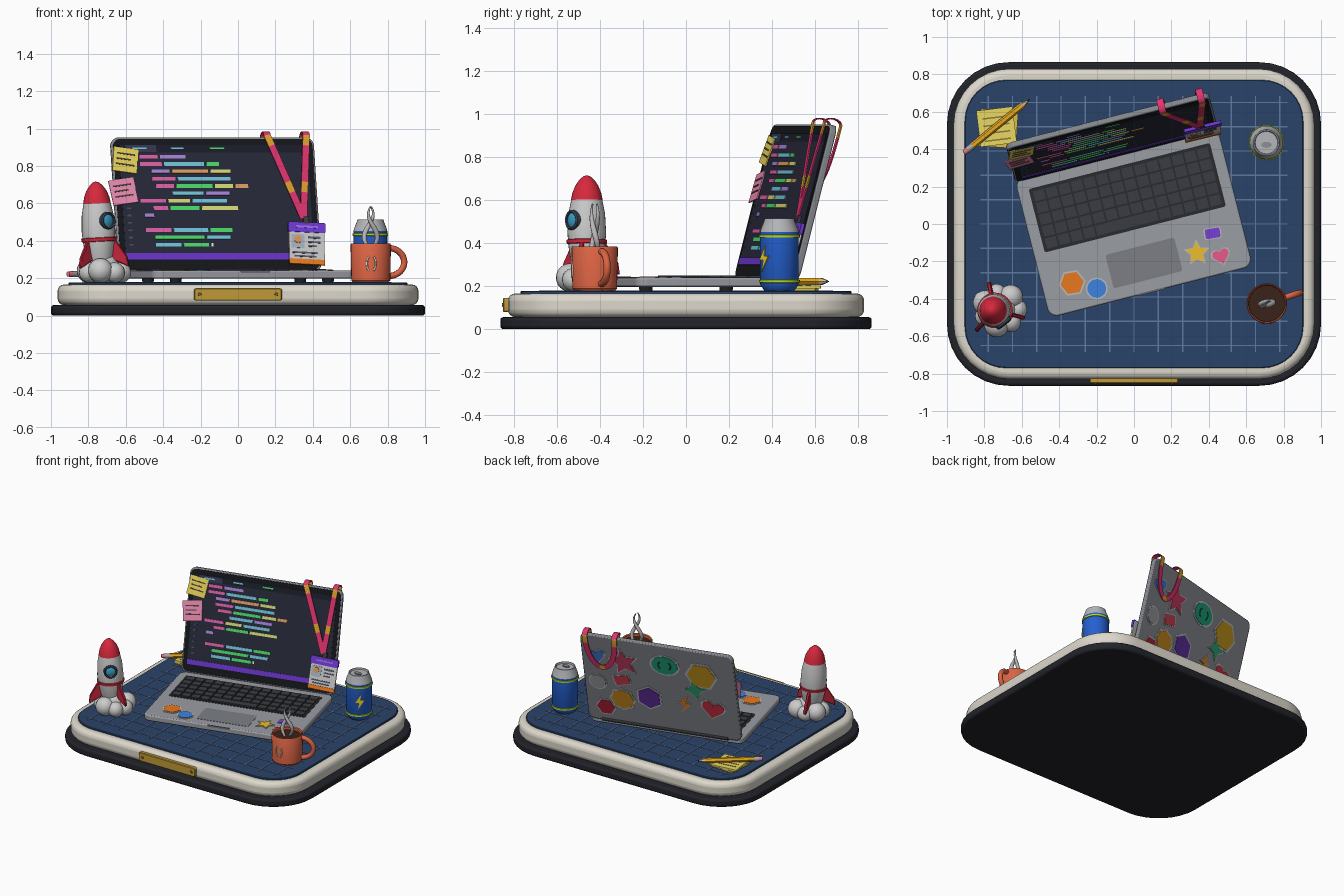
import bpy, bmesh, math
from math import sin, cos, pi, radians
from mathutils import Matrix, Vector

if "Cube" in bpy.data.objects:
    bpy.data.objects.remove(bpy.data.objects["Cube"])

T = lambda x, y, z: Matrix.Translation((x, y, z))
R = lambda deg, ax: Matrix.Rotation(radians(deg), 4, ax)
I = Matrix()
mats = {}

def mat(h):
    if h not in mats:
        m = bpy.data.materials.new("color_" + h)
        c = [int(h[i:i + 2], 16) / 255 for i in (0, 2, 4)]
        m.diffuse_color = [((v + .055) / 1.055) ** 2.4 if v > .04 else v / 12.92 for v in c] + [1]
        m.use_nodes = True
        m.node_tree.nodes["Principled BSDF"].inputs["Base Color"].default_value = m.diffuse_color
        mats[h] = m
    return mats[h]

def finish(name, bm, cols, M=I, bevel=0, seg=3):
    bm.normal_update()
    bmesh.ops.recalc_face_normals(bm, faces=bm.faces)
    me = bpy.data.meshes.new(name)
    bm.to_mesh(me)
    bm.free()
    for c in cols.split():
        me.materials.append(mat(c))
    me.shade_smooth()
    me.set_sharp_from_angle(angle=radians(35))
    ob = bpy.data.objects.new(name, me)
    ob.matrix_world = M
    bpy.context.collection.objects.link(ob)
    if bevel:
        b = ob.modifiers.new("bevel", "BEVEL")
        b.width, b.segments, b.limit_method, b.angle_limit = bevel, seg, 'ANGLE', radians(50)
    return ob

def prism(name, pts, z0, z1, col, M=I, bevel=0, seg=3):
    bm = bmesh.new()
    f = bm.faces.new([bm.verts.new((x, y, z0)) for x, y in pts])
    e = bmesh.ops.extrude_face_region(bm, geom=[f])["geom"]
    bmesh.ops.translate(bm, vec=(0, 0, z1 - z0), verts=[v for v in e if isinstance(v, bmesh.types.BMVert)])
    return finish(name, bm, col, M, bevel, seg)

def boxes(name, rects, z0, z1, col, M=I):
    """many boxes in one mesh: (centre x, centre y, width, height)"""
    bm = bmesh.new()
    for x, y, w, h in rects:
        bmesh.ops.create_cube(bm, size=1, matrix=T(x, y, (z0 + z1) / 2) @ Matrix.Diagonal((w, h, z1 - z0, 1)))
    return finish(name, bm, col, M)

def lathe(name, prof, col, M=I, n=32):
    bm = bmesh.new()
    vs = [bm.verts.new((r, 0, z)) for r, z in prof]
    es = [bm.edges.new(p) for p in zip(vs, vs[1:])]
    bmesh.ops.spin(bm, geom=vs + es, axis=(0, 0, 1), cent=(0, 0, 0), angle=2 * pi, steps=n)
    bmesh.ops.remove_doubles(bm, verts=bm.verts, dist=1e-5)
    return finish(name, bm, col, M)

def tube(name, pts, rad, col, M=I, taper=None):
    cu = bpy.data.curves.new(name, 'CURVE')
    cu.dimensions, cu.bevel_depth, cu.bevel_resolution, cu.use_fill_caps = '3D', rad, 3, True
    s = cu.splines.new('POLY')
    s.points.add(len(pts) - 1)
    for i, p in enumerate(pts):
        s.points[i].co = (*p, 1)
        s.points[i].radius = taper(i / (len(pts) - 1)) if taper else 1
    s.use_smooth = True
    cu.materials.append(mat(col))
    ob = bpy.data.objects.new(name, cu)
    ob.matrix_world = M
    bpy.context.collection.objects.link(ob)

# 2D outlines
def rrect(w, h, r, n=8):
    return [(sx * (w / 2 - r) + r * cos(a), sy * (h / 2 - r) + r * sin(a))
            for q, (sx, sy) in enumerate([(1, 1), (-1, 1), (-1, -1), (1, -1)])
            for a in [(q + i / n) * pi / 2 for i in range(n + 1)]]
def ngon(n, r, ry=None):
    return [(r * cos(2 * pi * i / n), (ry or r) * sin(2 * pi * i / n)) for i in range(n)]
def star(n, r, k=.48):
    return [((r if i % 2 == 0 else r * k) * -sin(pi * i / n), (r if i % 2 == 0 else r * k) * cos(pi * i / n)) for i in range(2 * n)]
def heart(r):
    return [(r * sin(t) ** 3, r / 16 * (13 * cos(t) - 5 * cos(2 * t) - 2 * cos(3 * t) - cos(4 * t)))
            for t in [2 * pi * i / 28 for i in range(28)]]
def bolt(s):
    return [(x * s, y * s) for x, y in [(.2, 1), (-.55, -.1), (-.05, -.1), (-.25, -1), (.55, .2), (.05, .2)]]

def sticker(name, pts, col, M, x, y, rot=0):
    L = M @ T(x, y, 0) @ R(rot, 'Z')
    prism(name + "_backing", [(a * 1.16, b * 1.16) for a, b in pts], 0, .003, "B9BCC0", L)
    prism(name, pts, 0, .006, col, L)

# base, mat and plaque
prism("base_foot", rrect(2, 1.73, .33), 0, .056, "22232A", bevel=.015)
prism("base_plinth", rrect(1.93, 1.66, .3), .056, .166, "DDD8CC", bevel=.035, seg=4)
prism("cutting_mat", rrect(1.81, 1.54, .22), .16, .178, "2A4369", bevel=.004, seg=1)
boxes("mat_grid", [(i * .13, 0, .007, 1.37) for i in range(-6, 7)] + [(0, i * .13, 1.64, .007) for i in range(-5, 6)],
      .178, .1805, "6079A0")
P = T(0, -.83, .113) @ R(90, 'X')
prism("plaque", rrect(.47, .066, .01, 3), -.01, .022, "C09A38", P, .004, 1)
for s in (-1, 1):
    lathe("plaque_screw", [(0, .028), (.008, .027), (.01, .02)], "8A6A20", P @ T(s * .205, 0, 0), 12)

# laptop body
LAP = R(14.3, 'Z')
DECK = LAP @ T(0, 0, .24)
prism("laptop_base", rrect(1.12, .76, .05), -.043, 0, "9A9DA3", DECK @ T(0, .005, 0), .008, 2)
for x in (-.42, .42):
    for y in (-.3, .3):
        lathe("laptop_foot", [(0, -.064), (.03, -.064), (.033, -.04), (0, -.04)], "222226", DECK @ T(x, y, 0), 16)
prism("keyboard_tray", rrect(1.0, .35, .012, 3), -.005, .002, "2A2B30", DECK @ T(0, .145, 0))
keys = [(-.452 + c * .0695, .275 - r * .065, .06, .055) for r in range(5) for c in range(14) if r < 4 or not 4 <= c <= 8]
boxes("keys", keys + [(-.035, .015, .34, .055)], .002, .01, "3B3C42", DECK)
prism("trackpad", rrect(.38, .185, .012, 3), -.003, .002, "7C7F86", DECK @ T(0, -.215, 0))
boxes("front_notch", [(0, -.374, .16, .008)], -.012, .001, "6A6D73", DECK)
sticker("orange_hex_sticker", ngon(6, .063), "E8791E", DECK, -.398, -.224, -5)
sticker("blue_round_sticker", ngon(24, .05), "3F82E0", DECK, -.278, -.285)
sticker("star_sticker", star(5, .064), "EDBE2E", DECK, .288, -.233, -10)
sticker("purple_tag_sticker", rrect(.08, .052, .01, 3), "7A3FD6", DECK, .395, -.152, -5)
sticker("pink_heart_sticker", heart(.045), "E8588A", DECK, .409, -.28, 5)

# lid; SCREEN frame: x across, y up the lid, z out of the display
SCREEN = LAP @ T(0, .37, .238) @ R(75.5, 'X')
prism("lid", rrect(1.12, .74, .045), -.034, -.002, "85888E", SCREEN @ T(0, .37, 0), .007, 2)
prism("bezel", rrect(1.1, .72, .04), -.004, 0, "15161A", SCREEN @ T(0, .37, 0))
boxes("display", [(0, .38, 1.04, .63)], 0, .002, "262838", SCREEN)
boxes("tab_bar", [(0, .675, 1.04, .04)], .002, .003, "1B1D2A", SCREEN)
boxes("active_tab", [(-.4, .675, .17, .038)], .003, .004, "343850", SCREEN)
boxes("status_bar", [(0, .08, 1.04, .034)], .002, .005, "6A35CC", SCREEN)
boxes("line_numbers", [(-.485, .63 - i * .0405, .022, .009) for i in range(13)], .002, .004, "4A4E66", SCREEN)
lathe("hinge", [(0, -.46), (.018, -.46), (.018, .46), (0, .46)], "3A3B40", SCREEN @ T(0, .006, -.022) @ R(90, 'Y'), 16)
hexes = dict(k="E060A8", p="A986DC", c="72C6DC", g="4CDB68", y="D8DC78", o="DFA063", w="E8E8F0")
rows = {0: (-41, "k10 p14"), 1: (-41, "k12 c22 g7"), 2: (-35, "p10 o20 y11"), 3: (-35, "k13 c29"), 4: (-33, "k10 g20 y10 o7"),
        5: (-24, "c17 p13"), 6: (-42, "k14 y12 c19"), 7: (-35, "k8 g16 y20"), 8: (-40, "p5"),
        10: (-40, "k14 c19 g12"), 11: (-35, "g27 c13"), 12: (-35, "c14 g14 w1")}
code = {k: [] for k in hexes}
for r, (x, spec) in rows.items():
    for t in spec.split():
        n = int(t[1:])
        code[t[0]].append(((x + n / 2) / 100, .63 - r * .0405, n / 100, .02))
        x += n + 1.3
code["c"] += [(-.41, .677, .08, .01), (-.2, .677, .07, .01)]
code["g"].append((.02, .677, .08, .01))
for k, v in code.items():
    boxes("code_" + k, v, .002, .006, hexes[k], SCREEN)

# sticky notes on the lid edge
for nm, x, y, s, rot, c in (("yellow", -.49, .61, .135, -8, "E6D25A"), ("pink", -.512, .437, .14, 8, "E88AB0")):
    N = SCREEN @ T(x, y, .004) @ R(rot, 'Z') @ R(-4, 'X')
    boxes(nm + "_lid_note", [(0, 0, s, s)], 0, .006, c, N)
    boxes(nm + "_note_scribbles", [(0, .035, .1, .008), (-.01, .005, .08, .008), (0, -.025, .1, .008)], .006, .008, "4A4038", N)

# lid back stickers
BACK = SCREEN @ T(0, 0, -.034) @ R(180, 'Y')
for nm, pts, c, u, w, rot in (
        ("blue_heart", heart(.06), "3F78D0", .45, .57, 10), ("crimson_star", star(5, .105), "C03A5E", .255, .545, 10),
        ("green_oval", ngon(28, .095, .075), "1E9E76", -.05, .575, 0), ("gold_hex", ngon(6, .105), "C2951C", -.315, .53, 0),
        ("grey_round", ngon(24, .058), "9A9DA0", .46, .34, 0), ("red_tag", rrect(.11, .075, .012, 3), "C8404E", .28, .385, 15),
        ("purple_hex", ngon(6, .088), "5E2E9C", .09, .265, 30), ("amber_badge", star(8, .085, .86), "C88A1E", .29, .215, 0),
        ("red_hex", ngon(6, .065), "B02034", .42, .125, 0), ("green_star", star(4, .08, .45), "2E9E70", -.255, .4, 10),
        ("orange_bolt", bolt(.08), "D8801E", -.17, .26, -10), ("red_heart", heart(.08), "CC2E44", -.375, .25, -10)):
    sticker(nm + "_sticker", pts, c, BACK, -u, w, rot)
for s in (-1, 1):
    tube("oval_bracket", [(s * (.025 + .02 * cos(a)), .03 * sin(a), .008) for a in [-1.3 + .26 * i for i in range(11)]],
         .004, "0E5A44", BACK @ T(.05, .575, 0))

# lanyard ribbon: up the display, over the lid, looping behind
def over(u):
    return [Vector((u, .745 + .025 * sin(a), -.018 + .04 * cos(a))) for a in [pi * i / 8 for i in range(9)]]
hook, back = Vector((.468, .285, .026)), [Vector((.405 - .108 * cos(t), .73 - .24 * sin(t), -.058)) for t in [pi * i / 18 for i in range(1, 18)]]
lerp = lambda b: [hook.lerp(b, i / 16) for i in range(16)]
l, r = over(.297), over(.513)
path = lerp(l[0]) + l + back + r[::-1] + lerp(r[0])[::-1]
bm = bmesh.new()
prev = None
for i, p in enumerate(path):
    t = path[min(i + 1, len(path) - 1)] - path[max(i - 1, 0)]
    n = Vector((0, max(p.y - .745, 0), p.z + .018)).normalized()
    s = t.cross(n).normalized() * .019
    n *= .003
    ring = [bm.verts.new(q) for q in (p + s + n, p - s + n, p - s - n, p + s - n)]
    if prev:
        for j in range(4):
            bm.faces.new((prev[j], prev[j - 1], ring[j - 1], ring[j])).material_index = int(i % 9 in (6, 7))
    prev = ring
finish("lanyard", bm, "E0346E E0A030", SCREEN)

# badge
B = SCREEN @ T(.478, .145, .012) @ R(-3, 'Z')
boxes("lanyard_clip", [(-.004, .13, .03, .04)], .002, .018, "3A3A40", B)
prism("badge_card", rrect(.195, .225, .012, 3), 0, .012, "D8D8DC", B)
prism("badge_header", rrect(.205, .055, .01, 3), 0, .017, "7038D8", B @ T(0, .09, 0))
boxes("badge_slot", [(0, .092, .12, .012)], .017, .019, "9A70EC", B)
boxes("badge_footer", [(0, -.1, .195, .028)], 0, .016, "EE7A1E", B)
boxes("badge_photo", [(-.05, .012, .07, .075)], .012, .015, "A8B4C4", B)
prism("badge_face", ngon(16, .02), .015, .019, "E09850", B @ T(-.05, .02, 0))
boxes("badge_lines", [(.04, .035, .07, .012), (.04, .01, .07, .009), (.03, -.012, .05, .009), (-.01, -.05, .14, .009), (-.01, -.07, .12, .009)],
      .012, .015, "55586A", B)

# rocket on smoke puffs
K = T(-.735, -.462, .26) @ R(-3.2, 'Y')
lathe("rocket_body", [(0, 0), (.055, 0), (.074, .06), (.086, .13), (.09, .19), (.085, .28), (.072, .345), (0, .345)], "E6E6E4", K)
lathe("rocket_nose", [(.074, .34), (.067, .375), (.053, .41), (.034, .437), (.015, .453), (0, .457)], "D6283C", K)
lathe("rocket_band", [(.084, .135), (.093, .138), (.095, .155), (.086, .158)], "D6283C", K)
lathe("rocket_nozzle", [(0, -.04), (.055, -.04), (.045, .005), (0, .005)], "4A4B50", K, 20)
for a in (-15, 105, 225):
    prism("rocket_fin", [(.07, .17), (.105, .12), (.15, .05), (.158, -.005), (.125, .01), (.06, .04)], -.01, .01, "C4243A",
          K @ R(a, 'Z') @ R(90, 'X'), .004, 1)
W = K @ T(0, 0, .245) @ R(-52, 'Z') @ T(.08, 0, 0) @ R(90, 'Y')
lathe("window_ring", [(.034, 0), (.034, .014), (.04, .018), (.047, .012), (.048, -.02)], "3A4450", W, 24)
lathe("window_glass", [(.036, .006), (.025, .013), (0, .016)], "3AA0CC", W, 24)
puffs = [(0, 0, .25, .085)] + [(.09 * cos(a), .085 * sin(a), .23 + .01 * (i % 2), .054 + .012 * (i % 2))
                               for i, a in enumerate([2 * pi * j / 7 for j in range(7)])]
for x, y, z, rad in puffs:
    lathe("smoke_puff", [(rad * sin(pi * i / 12), rad * -cos(pi * i / 12)) for i in range(13)], "EDEDED", T(-.715 + x, -.457 + y, z), 20)

# mug with coffee and steam
M = T(.71, -.425, .178)
lathe("mug", [(0, 0), (.095, 0), (.104, .01), (.108, .2), (.104, .207), (.098, .2), (.094, .02), (0, .02)], "DC6444", M)
lathe("coffee", [(.097, .182), (0, .182)], "3A2218", M)
tube("mug_handle", [(.1 + .088 * cos(a), 0, .108 + .075 * sin(a)) for a in [-1.6 + .2 * i for i in range(17)]], .017, "DC6444", M @ R(18, 'Z'))
for s in (-1, 1):
    tube("steam", [(s * (.03 * sin(5.2 * t + .3) + .02 * t), .015 * s * cos(4 * t), .18 + .225 * t) for t in [i / 20 for i in range(21)]],
         .011, "B8B8B8", M, lambda t: .35 + 1.1 * sin(pi * min(t * .9 + .1, 1)) * (1 - t * .5))
    tube("mug_stroke", [(.107 * sin(q), -.107 * cos(q), .1 + .037 * sin(a)) for a in [-1.4 + .28 * i for i in range(11)]
                        for q in [.02 + s * (.09 + .13 * cos(a))]], .005, "F0D8C8", M)

# drink can
C = T(.708, .435, .178)
lathe("can_body", [(0, .005), (.068, 0), (.074, .006), (.09, .03), (.09, .275), (0, .275)], "2460D0", C)
lathe("can_top", [(.09, .275), (.086, .29), (.072, .325), (.07, .336), (.064, .336), (.06, .326), (0, .326)], "B4B6BA", C)
for z in (.045, .255):
    lathe("can_band", [(.088, z - .008), (.095, z - .006), (.095, z + .006), (.088, z + .008)], "B4DC28", C)
prism("can_tab", ngon(16, .028, .016), .326, .334, "8C8E92", C @ T(0, -.012, 0))
prism("can_bolt", bolt(.06), .078, .094, "EED62E", C @ T(0, 0, .15) @ R(38, 'Z') @ R(90, 'X'))

# note pad and pencil
prism("note_pad_lower", rrect(.2, .2, .004, 2), .178, .19, "D8C04A", T(-.725, .51, 0) @ R(-4, 'Z'))
PAD = T(-.735, .52, 0) @ R(7, 'Z')
prism("note_pad_top", rrect(.195, .195, .004, 2), .19, .203, "EAD860", PAD)
boxes("note_pad_lines", [(0, .05 - i * .04, .14, .008) for i in range(4)], .203, .205, "8A7A40", PAD)
D = Vector((.354, .288, 0))
Q = T(-.91, .38, .222) @ D.to_track_quat('Z', 'Y').to_matrix().to_4x4()
L = D.length
for nm, prof, c in (("eraser", [(0, 0), (.014, .002), (.016, .03)], "E07888"), ("ferrule", [(.017, .028), (.017, .06)], "A8A8AC"),
                    ("shaft", [(0, .058), (.018, .06), (.018, L - .06), (0, L - .06)], "E8AA1E"),
                    ("wood", [(.018, L - .06), (.006, L - .018)], "E0BC88"), ("lead", [(.006, L - .018), (0, L)], "333338")):
    lathe("pencil_" + nm, prof, c, Q, 6 if nm in ("shaft", "wood") else 12)
